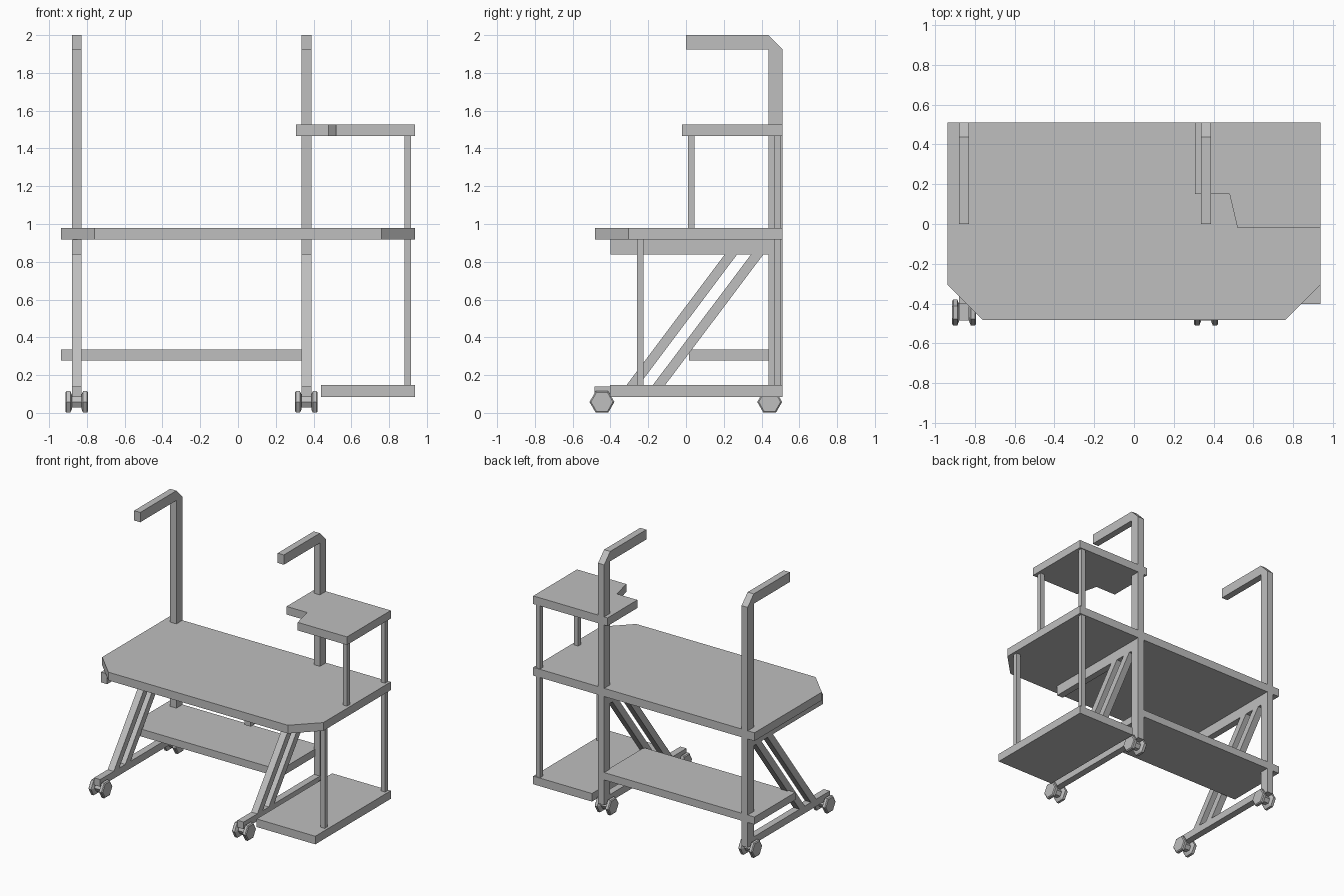
import bpy, bmesh, math
from mathutils import Vector

cube = bpy.data.objects.get("Cube")
if cube:
    bpy.data.objects.remove(cube, do_unlink=True)

grey = bpy.data.materials.new("light grey")
grey.use_nodes = True
colour = (0.52, 0.52, 0.52, 1)
grey.diffuse_color = colour
grey.node_tree.nodes["Principled BSDF"].inputs["Base Color"].default_value = colour


def finish(name, bm):
    bmesh.ops.recalc_face_normals(bm, faces=bm.faces)
    mesh = bpy.data.meshes.new(name)
    bm.to_mesh(mesh)
    bm.free()
    mesh.materials.append(grey)
    obj = bpy.data.objects.new(name, mesh)
    bpy.context.scene.collection.objects.link(obj)
    return obj


def prism(name, outline, axis, low, high):
    """Extrude an outline along z (points are x, y) or x (points are y, z)."""
    bm = bmesh.new()
    if axis == "z":
        verts = [bm.verts.new((a, b, low)) for a, b in outline]
        move = Vector((0, 0, high - low))
    else:
        verts = [bm.verts.new((low, a, b)) for a, b in outline]
        move = Vector((high - low, 0, 0))
    face = bm.faces.new(verts)
    new = bmesh.ops.extrude_face_region(bm, geom=[face], use_keep_orig=True)
    bmesh.ops.translate(bm, vec=move,
                        verts=[g for g in new["geom"] if isinstance(g, bmesh.types.BMVert)])
    return finish(name, bm)


def box(name, x, y, z):
    outline = [(x[0], y[0]), (x[1], y[0]), (x[1], y[1]), (x[0], y[1])]
    return prism(name, outline, "z", z[0], z[1])


def lathe_x(name, centre, profile, sides=6):
    """Six-sided turned part about the x direction; profile is (x, radius)."""
    bm = bmesh.new()
    rings = []
    for dx, r in profile:
        angles = [math.tau * i / sides for i in range(sides)]
        rings.append([bm.verts.new((centre[0] + dx, centre[1] + r * math.cos(a),
                                    centre[2] + r * math.sin(a))) for a in angles])
    for a, b in zip(rings, rings[1:]):
        for i in range(sides):
            j = (i + 1) % sides
            bm.faces.new((a[i], a[j], b[j], b[i]))
    bm.faces.new(rings[0])
    bm.faces.new(rings[-1])
    return finish(name, bm)


BACK, EDGE = 0.51, 0.937
SHELF_BASE, SHELF_TOP = 0.085, 0.147
TABLE_BASE, TABLE_TOP = 0.917, 0.98
UPPER_BASE, UPPER_TOP = 1.465, 1.527

# Table top with cut front corners
prism("table_top", [(-EDGE, BACK), (-EDGE, -0.305), (-0.76, -0.483),
                    (0.76, -0.483), (EDGE, -0.305), (EDGE, BACK)],
      "z", TABLE_BASE, TABLE_TOP)

# Shelves
box("rear_shelf", (-EDGE, 0.345), (0.016, BACK), (0.278, 0.335))
box("bottom_side_shelf", (0.44, EDGE), (-0.403, BACK), (SHELF_BASE, SHELF_TOP))
prism("upper_side_shelf", [(0.307, BACK), (0.307, 0.15), (0.48, 0.15),
                           (0.52, -0.02), (EDGE, -0.02), (EDGE, BACK)],
      "z", UPPER_BASE, UPPER_TOP)

# Slim shelf posts
post_x = (0.882, 0.917)
box("lower_front_post", post_x, (-0.26, -0.225), (SHELF_TOP, TABLE_BASE))
box("lower_back_post", post_x, (0.469, 0.504), (SHELF_TOP, TABLE_BASE))
box("upper_front_post", post_x, (0.01, 0.045), (TABLE_TOP, UPPER_BASE))
box("upper_back_post", post_x, (0.469, 0.504), (TABLE_TOP, UPPER_BASE))

# Two side frames, each with upright, rail, beam, braces and casters
for side, cx in (("right", -0.854), ("left", 0.362)):
    x = (cx - 0.026, cx + 0.026)
    prism(side + "_upright_arm", [(0.437, SHELF_BASE), (BACK, SHELF_BASE), (BACK, 1.925),
                                  (0.437, 2), (0, 2), (0, 1.925), (0.437, 1.925)],
          "x", *x)
    box(side + "_base_rail", x, (-0.485, 0.437), (SHELF_BASE, 0.14))
    box(side + "_table_beam", x, (-0.4, 0.437), (0.838, TABLE_BASE))
    for label, foot in (("front", -0.32), ("rear", -0.181)):
        head = foot + 0.525
        prism(f"{side}_{label}_brace", [(foot, 0.14), (foot + 0.065, 0.14),
                                        (head + 0.065, 0.838), (head, 0.838)], "x", *x)
    for label, cy in (("front", -0.445), ("rear", 0.443)):
        centre = (cx, cy, 0.058)
        name = f"{side}_{label}_caster"
        lathe_x(name + "_axle", centre, [(-0.04, 0.033), (0.04, 0.033)])
        for s, tag in ((-1, "outer"), (1, "inner")):
            lathe_x(f"{name}_{tag}_wheel", centre,
                    [(s * 0.026, 0.045), (s * 0.034, 0.066),
                     (s * 0.054, 0.066), (s * 0.06, 0.058)])
